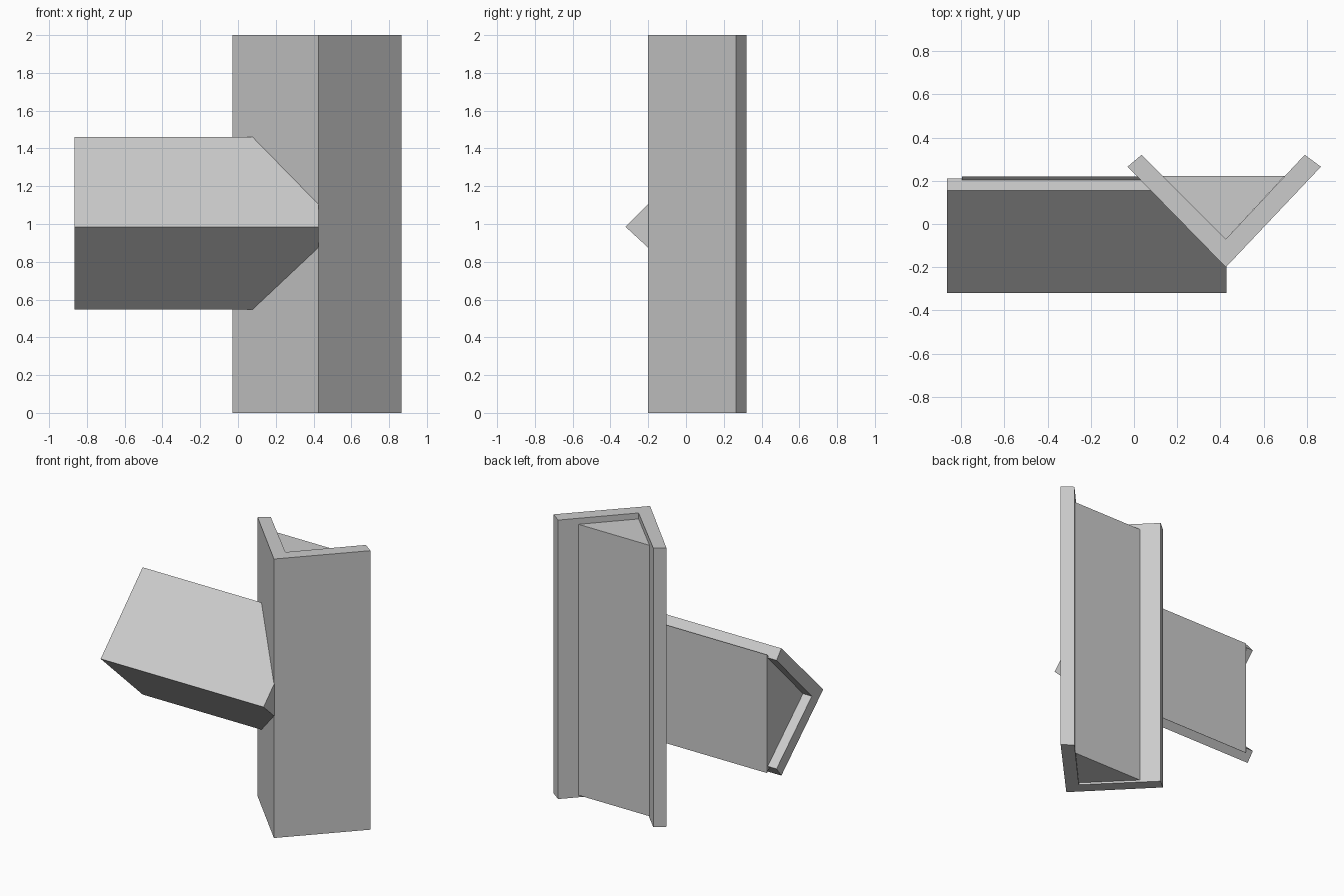
import bpy
import bmesh
from mathutils import Vector

cube = bpy.data.objects.get("Cube")
if cube:
    bpy.data.objects.remove(cube)

# Single plain grey
grey = bpy.data.materials.new("plain grey")
grey.use_nodes = True
colour = (0.6, 0.6, 0.6, 1)
grey.diffuse_color = colour
grey.node_tree.nodes["Principled BSDF"].inputs["Base Color"].default_value = colour


def prism(name, profile, start, end, place):
    """Extrude a closed 2D profile from start to end along one axis."""
    bm = bmesh.new()
    face = bm.faces.new([bm.verts.new(place(u, v, start)) for u, v in profile])
    result = bmesh.ops.extrude_face_region(bm, geom=[face])
    moved = [e for e in result["geom"] if isinstance(e, bmesh.types.BMVert)]
    offset = Vector(place(0, 0, end)) - Vector(place(0, 0, start))
    bmesh.ops.translate(bm, verts=moved, vec=offset)
    bmesh.ops.recalc_face_normals(bm, faces=bm.faces)
    mesh = bpy.data.meshes.new(name)
    bm.to_mesh(mesh)
    bm.free()
    mesh.materials.append(grey)
    obj = bpy.data.objects.new(name, mesh)
    bpy.context.collection.objects.link(obj)
    return obj


def upright(x, y, t):
    return (x, y, t)


def sideways(y, z, t):
    return (t, y, z)


# Upright angle section, open to the back
prism("upright_channel",
      [(0.425, -0.20), (0.865, 0.265), (0.79, 0.32),
       (0.425, -0.07), (0.035, 0.32), (-0.03, 0.265)],
      0, 2, upright)

# Wedge filling the upright section
prism("upright_filler",
      [(0.425, -0.07), (0.697, 0.222), (0.134, 0.222)],
      0.015, 1.957, upright)

# Horizontal angle section running into the upright
prism("crossbar_channel",
      [(-0.32, 0.985), (0.155, 1.46), (0.21, 1.395),
       (-0.19, 0.985), (0.21, 0.617), (0.155, 0.548)],
      -0.865, 0.427, sideways)

# Wedge filling the horizontal section
prism("crossbar_filler",
      [(-0.19, 0.985), (0.219, 1.42), (0.219, 0.572)],
      -0.795, 0.3, sideways)
